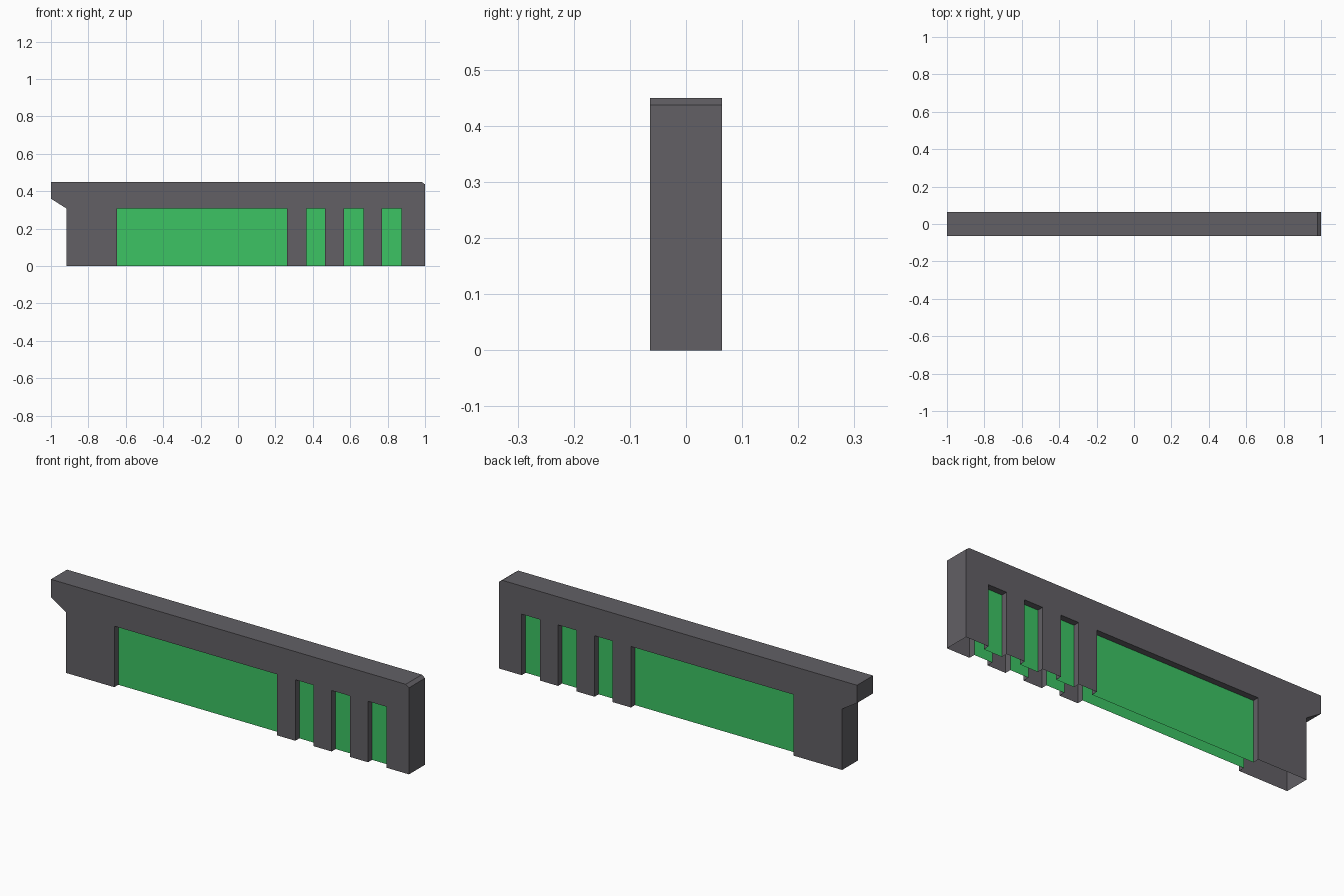
import bpy

if "Cube" in bpy.data.objects:
    bpy.data.objects.remove(bpy.data.objects["Cube"])

D = 0.064    # half depth of the wall
P = 0.032    # panes sit this far from the middle
H = 0.308    # opening height
OPENINGS = [(-0.646, 0.263), (0.365, 0.466), (0.568, 0.670), (0.771, 0.873)]
# outer silhouette from the bottom right, over the top, to the bottom left
OUTER = [(1, 0), (1, 0.437), (0.982, 0.45), (-1, 0.45), (-1, 0.36), (-0.917, 0.308), (-0.917, 0)]


def material(name, rgb):
    m = bpy.data.materials.new(name)
    m.diffuse_color = (*rgb, 1)
    m.use_nodes = True
    m.node_tree.nodes["Principled BSDF"].inputs["Base Color"].default_value = m.diffuse_color
    return m


def build(name, faces, mat):
    """Make an object from a list of faces, sharing equal corners."""
    verts = list(dict.fromkeys(p for f in faces for p in f))
    index = {p: i for i, p in enumerate(verts)}
    mesh = bpy.data.meshes.new(name)
    mesh.from_pydata(verts, [], [[index[p] for p in f] for f in faces])
    mesh.materials.append(mat)
    mesh.update()
    ob = bpy.data.objects.new(name, mesh)
    bpy.context.collection.objects.link(ob)
    return ob


def strip(line, y0, y1):
    """Sweep an x/z line between two depths."""
    return [((a[0], y0, a[1]), (b[0], y0, b[1]), (b[0], y1, b[1]), (a[0], y1, a[1]))
            for a, b in zip(line, line[1:])]


grey = material("dark grey", (0.122, 0.117, 0.130))
green = material("green", (0.045, 0.552, 0.127))

arches = [[(a, 0), (a, H), (b, H), (b, 0)] for a, b in OPENINGS]
outline = OUTER + [p for arch in arches for p in arch]

# Hollow wall shell: outer rim, both notched faces, no underside
wall = strip(OUTER, -D, D)
wall.append([(x, -D, z) for x, z in reversed(outline)])
wall.append([(x, D, z) for x, z in outline])
# fix winding: faces point outwards on all sides
wall[-2].reverse(), wall[-1].reverse()
wall = [tuple(reversed(f)) if i < len(OUTER) - 1 else f for i, f in enumerate(wall)]
wall = [tuple(reversed(f)) for f in wall[:-2]] + [tuple(f) for f in wall[-2:]]

# Reveals around each opening, on both sides
for arch in arches:
    wall += strip(arch, -D, -P) + strip(arch, P, D)
wall_ob = build("wall_shell", wall, grey)

# Recessed panes, front and back
for side, label in ((-1, "front"), (1, "back")):
    panes = []
    for a, b in OPENINGS:
        q = [(a, side * P, 0), (b, side * P, 0), (b, side * P, H), (a, side * P, H)]
        panes.append(tuple(q if side < 0 else reversed(q)))
    build(label + "_panes", panes, green)

# Consistent outward normals
import bmesh
bm = bmesh.new()
bm.from_mesh(wall_ob.data)
bmesh.ops.recalc_face_normals(bm, faces=bm.faces)
front = max(bm.faces, key=lambda f: (f.calc_center_median().y < -D + 1e-4, f.calc_area()))
if front.normal.y > 0:
    bmesh.ops.reverse_faces(bm, faces=bm.faces)
bm.to_mesh(wall_ob.data)
bm.free()
